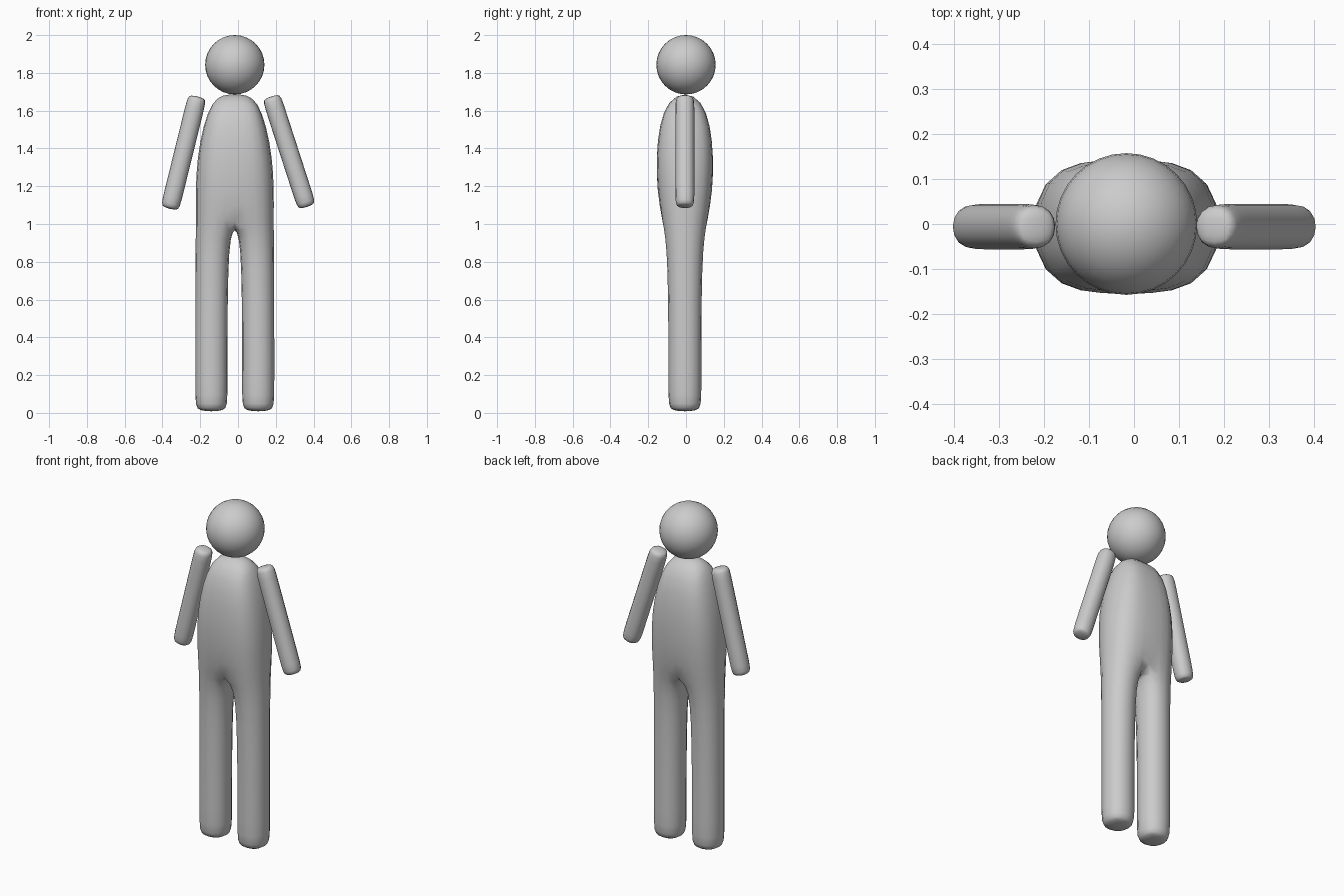
import bpy, bmesh, math

if "Cube" in bpy.data.objects:
    bpy.data.objects.remove(bpy.data.objects["Cube"])

CX, CY = -0.017, -0.006   # centre line of the figure


def finish(name, bm, loc, tilt=0.0):
    """Turn a cage into a smooth subdivided object."""
    bmesh.ops.recalc_face_normals(bm, faces=bm.faces)
    me = bpy.data.meshes.new(name)
    bm.to_mesh(me)
    bm.free()
    for p in me.polygons:
        p.use_smooth = True
    ob = bpy.data.objects.new(name, me)
    bpy.context.collection.objects.link(ob)
    ob.location = loc
    ob.rotation_euler = (0, tilt, 0)
    sub = ob.modifiers.new("smooth", 'SUBSURF')
    sub.levels = sub.render_levels = 2
    return ob


def bridge(bm, a, b):
    n = len(a)
    for i in range(n):
        bm.faces.new((a[i], a[(i + 1) % n], b[(i + 1) % n], b[i]))


def square_ring(bm, x, hx, hy, z):
    return [bm.verts.new((x + sx * hx, sy * hy, z))
            for sx, sy in ((-1, -1), (1, -1), (1, 1), (-1, 1))]


# Body: torso rings (half width, corner depth, middle depth, height)
bm = bmesh.new()
rings = []
for a, b, m, z in ((0.213, 0.115, 0.140, 1.01),
                   (0.220, 0.160, 0.163, 1.35),
                   (0.127, 0.110, 0.110, 1.70)):
    pts = ((-a, -b), (0, -m), (a, -b), (a, b), (0, m), (-a, b))
    rings.append([bm.verts.new((x, y, z)) for x, y in pts])
for lo, hi in zip(rings, rings[1:]):
    bridge(bm, lo, hi)
top = rings[-1]
bm.faces.new([top[i] for i in (0, 1, 4, 5)])
bm.faces.new([top[i] for i in (1, 2, 3, 4)])

# Legs branch from the two halves of the lowest torso ring
for side, ids in ((-1, (0, 1, 4, 5)), (1, (1, 2, 3, 4))):
    prev = [rings[0][i] for i in ids]
    for z in (0.85, 0.06, 0.004):
        ring = square_ring(bm, side * 0.124, 0.0927, 0.095, z)
        # the crotch edge is shared by both legs
        bridge(bm, prev, ring)
        prev = ring
    bm.faces.new(prev)
finish("body", bm, (CX, CY, 0))

# Arms: straight rounded bars hanging outward
for name, x0, z0, x1, z1 in (("left_arm", -0.214, 1.678, -0.362, 1.078),
                             ("right_arm", 0.175, 1.678, 0.366, 1.088)):
    bm = bmesh.new()
    h = math.hypot(x1 - x0, z1 - z0) / 2
    prev = None
    for z in (-h, -h + 0.035, h - 0.035, h):
        ring = square_ring(bm, 0, 0.0545, 0.0545, z)
        if prev:
            bridge(bm, prev, ring)
        else:
            bm.faces.new(ring)
        prev = ring
    bm.faces.new(prev)
    finish(name, bm, ((x0 + x1) / 2, CY, (z0 + z1) / 2),
           math.atan2(x0 - x1, z0 - z1))

# Head
bpy.ops.mesh.primitive_uv_sphere_add(segments=32, ring_count=16, radius=0.157,
                                     location=(CX, 0, 1.843))
head = bpy.context.object
head.name = "head"
bpy.ops.object.shade_smooth()
